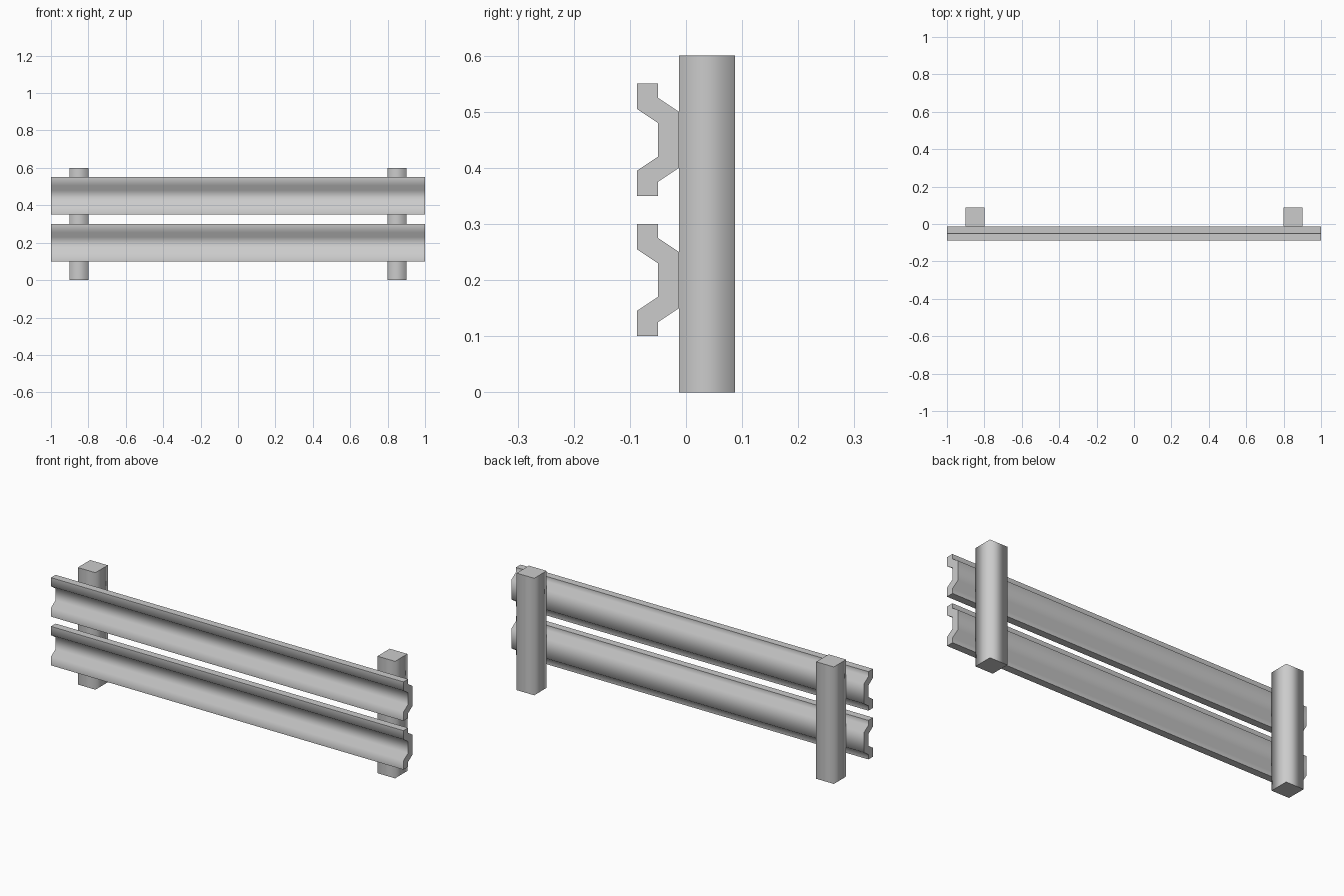
import bpy, bmesh, math

if "Cube" in bpy.data.objects:
    bpy.data.objects.remove(bpy.data.objects["Cube"])

# Half of the rail cross-section (y, z from rail centre), mirrored for the lower half
BACK = [(-0.0125, 0.05), (-0.05, 0.075), (-0.05, 0.10)]
FRONT = [(-0.0875, 0.10), (-0.0875, 0.055), (-0.05, 0.03)]
UPPER = BACK + FRONT
PROFILE = UPPER + [(y, -z) for y, z in reversed(UPPER)]


def finish(name, bm):
    bmesh.ops.recalc_face_normals(bm, faces=bm.faces)
    mesh = bpy.data.meshes.new(name)
    bm.to_mesh(mesh)
    bm.free()
    obj = bpy.data.objects.new(name, mesh)
    bpy.context.collection.objects.link(obj)
    return obj


def extrude(name, points, offset):
    bm = bmesh.new()
    face = bm.faces.new([bm.verts.new(p) for p in points])
    new = bmesh.ops.extrude_face_region(bm, geom=[face], use_keep_orig=True)["geom"]
    bmesh.ops.translate(bm, vec=offset,
                        verts=[v for v in new if isinstance(v, bmesh.types.BMVert)])
    return bm


def make_rail(name, zc):
    bm = extrude(name, [(-1, y, zc + z) for y, z in PROFILE], (2, 0, 0))
    # soft folds, crisp lips and ends
    bmesh.ops.recalc_face_normals(bm, faces=bm.faces)
    for f in bm.faces:
        f.smooth = len(f.verts) == 4
    for e in bm.edges:
        e.smooth = e.calc_face_angle(0) < math.radians(60)
    return finish(name, bm)


def make_post(name, xc):
    h = 0.05
    pts = [(xc - h, -0.0125, 0), (xc + h, -0.0125, 0),
           (xc + h, 0.0875, 0), (xc - h, 0.0875, 0)]
    bm = extrude(name, pts, (0, 0, 0.6))
    # sides shaded round, flat caps
    bmesh.ops.recalc_face_normals(bm, faces=bm.faces)
    for f in bm.faces:
        f.smooth = abs(f.normal.z) < 0.5
    for e in bm.edges:
        e.smooth = abs(e.verts[0].co.z - e.verts[1].co.z) > 0.1
    return finish(name, bm)


# Rails
make_rail("lower_rail", 0.20)
make_rail("upper_rail", 0.45)

# Posts
make_post("left_post", -0.85)
make_post("right_post", 0.85)
